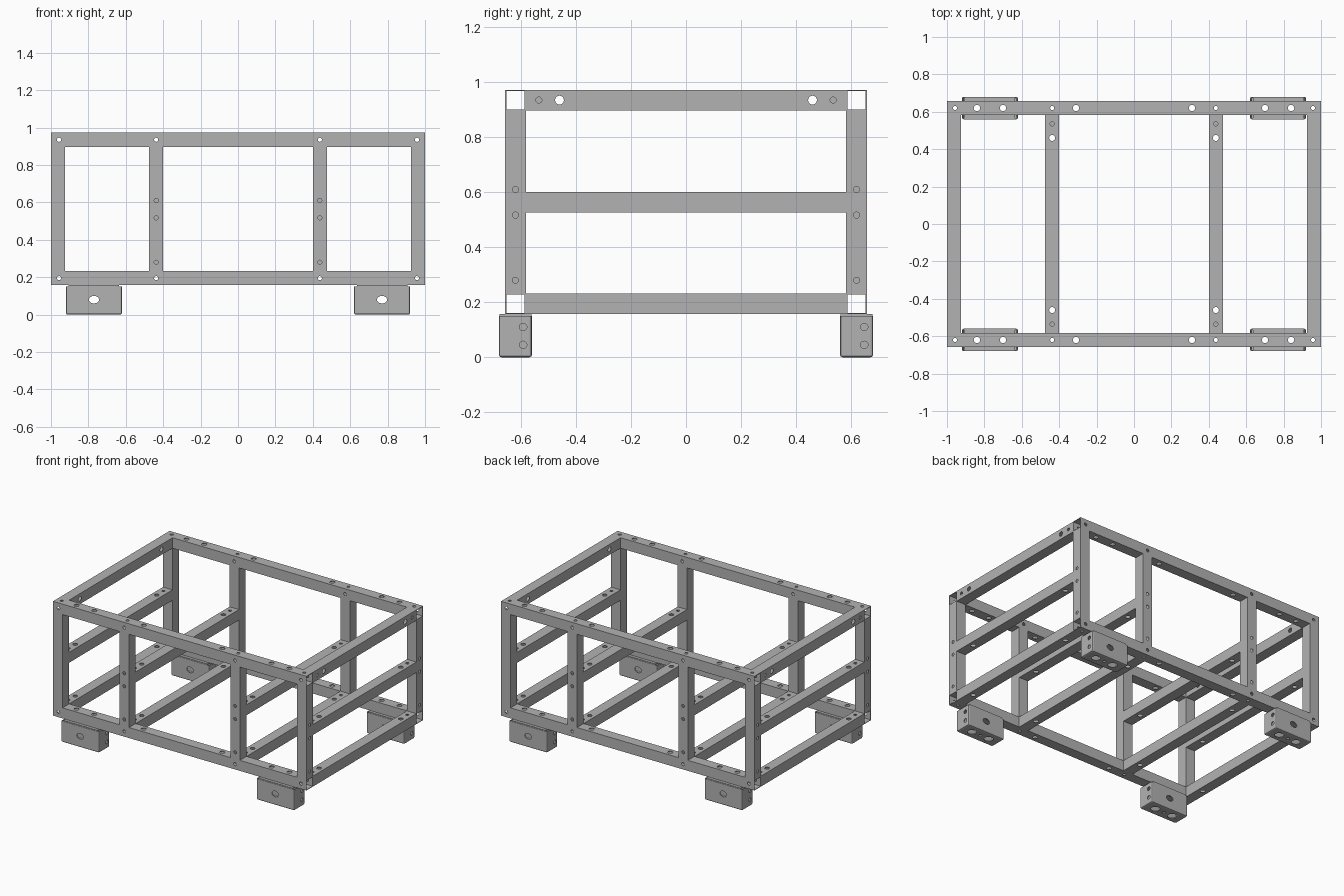
import bpy, bmesh
from mathutils import Vector, Matrix

if "Cube" in bpy.data.objects:
    bpy.data.objects.remove(bpy.data.objects["Cube"])

GREY = (0.45, 0.45, 0.45, 1)
metal = bpy.data.materials.new("grey metal")
metal.use_nodes = True
metal.diffuse_color = GREY
metal.node_tree.nodes["Principled BSDF"].inputs["Base Color"].default_value = GREY

S = 0.075            # tube section
H = S / 2
WALL = 0.004
RX, RY = 1.0 - H, 0.62     # post and rail centres
LOW, MID, TOP = 0.195, 0.563, 0.935
INNER = 0.4375
SMALL, BIG = 0.011, 0.017


def finish(name, bm):
    mesh = bpy.data.meshes.new(name)
    bm.to_mesh(mesh)
    bm.free()
    obj = bpy.data.objects.new(name, mesh)
    bpy.context.collection.objects.link(obj)
    return obj


def box(size, centre):
    bm = bmesh.new()
    bmesh.ops.create_cube(bm, size=1)
    bmesh.ops.scale(bm, vec=size, verts=bm.verts)
    bmesh.ops.translate(bm, vec=centre, verts=bm.verts)
    return bm


def drill(holes, depth):
    """Cutter made of short pins: (point, axis, radius, sideways stretch)."""
    bm = bmesh.new()
    for point, axis, radius, stretch in holes:
        turn = Vector((0, 0, 1)).rotation_difference(Vector([i == axis for i in range(3)])).to_matrix().to_4x4()
        matrix = Matrix.Translation(point) @ Matrix.Diagonal((stretch, 1, 1, 1)) @ turn
        bmesh.ops.create_cone(bm, cap_ends=True, segments=20, radius1=radius,
                              radius2=radius, depth=depth, matrix=matrix)
    return finish("drill", bm)


def sheet(name, bm, wall, holes):
    """Thicken an open shell inwards and punch its holes."""
    obj = finish(name, bm)
    if wall:
        solid = obj.modifiers.new("wall", "SOLIDIFY")
        solid.thickness, solid.offset, solid.use_even_offset = wall, -1, True
    cutter = None
    if holes:
        cutter = drill(holes, 0.03)
        cutter.hide_render = True
        cut = obj.modifiers.new("holes", "BOOLEAN")
        cut.operation, cut.solver, cut.object = "DIFFERENCE", "EXACT", cutter
    bpy.context.view_layer.update()
    result = bpy.data.meshes.new_from_object(obj.evaluated_get(bpy.context.evaluated_depsgraph_get()))
    obj.modifiers.clear()
    obj.data = result
    if cutter:
        bpy.data.objects.remove(cutter)
    result.materials.clear()
    result.materials.append(metal)
    return obj


def tube(name, axis, length, centre, holes):
    """Open square tube; holes are (offset along tube, wall axis, wall side, radius)."""
    size = Vector((S, S, S))
    size[axis] = length
    bm = box(size, centre)
    ends = [f for f in bm.faces if abs(f.normal[axis]) > 0.5]
    bmesh.ops.delete(bm, geom=ends, context="FACES_ONLY")
    pins = []
    for along, wall_axis, side, radius in holes:
        point = Vector(centre)
        point[axis] += along
        point[wall_axis] += side * H
        pins.append((point, wall_axis, radius, 1))
    return sheet(name, bm, WALL, pins)


def side_name(value, plus, minus):
    return plus if value > 0 else minus


BOTH = (-1, 1)
bar_length = 2 * (RY - H)
post_length = TOP - LOW - S
post_mid = (TOP + LOW) / 2

for sy in BOTH:
    depth = side_name(sy, "back", "front")
    # Long rails, open at both ends
    for level, z in (("bottom", LOW), ("top", TOP)):
        holes = []
        for side in BOTH:
            for sx in BOTH:
                for x in (0.957, INNER):
                    holes += [(sx * x, 1, side, SMALL), (sx * x, 2, side, SMALL)]
                holes += [(sx * x, 2, side, BIG) for x in (0.84, 0.70, 0.31)]
        tube(f"{depth}_{level}_rail", 0, 2, (0, sy * RY, z), holes)

    # Upright posts between the rails
    for sx in BOTH:
        hand = side_name(sx, "left", "right")
        for kind, x, axis, side in (("corner", RX, 0, sx), ("inner", INNER, 1, sy)):
            holes = [(z - post_mid, axis, side, SMALL) for z in (0.61, 0.517, 0.28)]
            tube(f"{depth}_{hand}_{kind}_post", 2, post_length,
                 (sx * x, sy * RY, post_mid), holes)

# Cross bars from front to back
for sx in BOTH:
    hand = side_name(sx, "left", "right")
    for kind, x, z, axis, side in (("top_end", RX, TOP, 0, sx),
                                   ("middle_end", RX, MID, 2, 1),
                                   ("bottom_end", RX, LOW, 2, 1),
                                   ("middle_inner", INNER, MID, 2, 1),
                                   ("bottom_inner", INNER, LOW, 2, 1)):
        holes = []
        for sy in BOTH:
            holes += [(sy * 0.535, axis, side, SMALL)]
            holes += [(sy * 0.46, axis, s, 0.016) for s in BOTH]
        tube(f"{hand}_{kind}_bar", 1, bar_length, (sx * x, 0, z), holes)

# Mounting feet: folded box with a bolted top plate
FX, FY, FH = 0.15, 0.06, 0.15
for sx in BOTH:
    for sy in BOTH:
        c = Vector((sx * 0.77, sy * RY, 0))
        label = side_name(sy, "back", "front") + "_" + side_name(sx, "left", "right")
        bm = box((2 * FX, 2 * FY, FH), c + Vector((0, 0, FH / 2)))
        bmesh.ops.delete(bm, geom=[f for f in bm.faces if f.normal.z > 0.5], context="FACES_ONLY")
        folds = [e for e in bm.edges if not e.is_boundary]
        bmesh.ops.bevel(bm, geom=folds, offset=0.009, segments=2, affect="EDGES", profile=0.5)
        pins = [(c, 2, SMALL, 1)]
        for s in BOTH:
            pins.append((c + Vector((s * 0.07, 0, 0)), 2, 0.03, 1))
            pins.append((c + Vector((0, s * FY, 0.08)), 1, 0.02, 1.35))
            pins += [(c + Vector((s * FX, s * 0.028, z)), 0, 0.0135, 1) for z in (0.11, 0.045)]
        sheet(f"{label}_foot", bm, 0.006, pins)
        plate = box((0.27, 2 * FY - 0.004, 0.009), c + Vector((0, 0, 0.153)))
        bolts = [(c + Vector((s * 0.07, 0, 0.153)), 2, BIG, 1) for s in BOTH]
        sheet(f"{label}_foot_plate", plate, 0, bolts)
